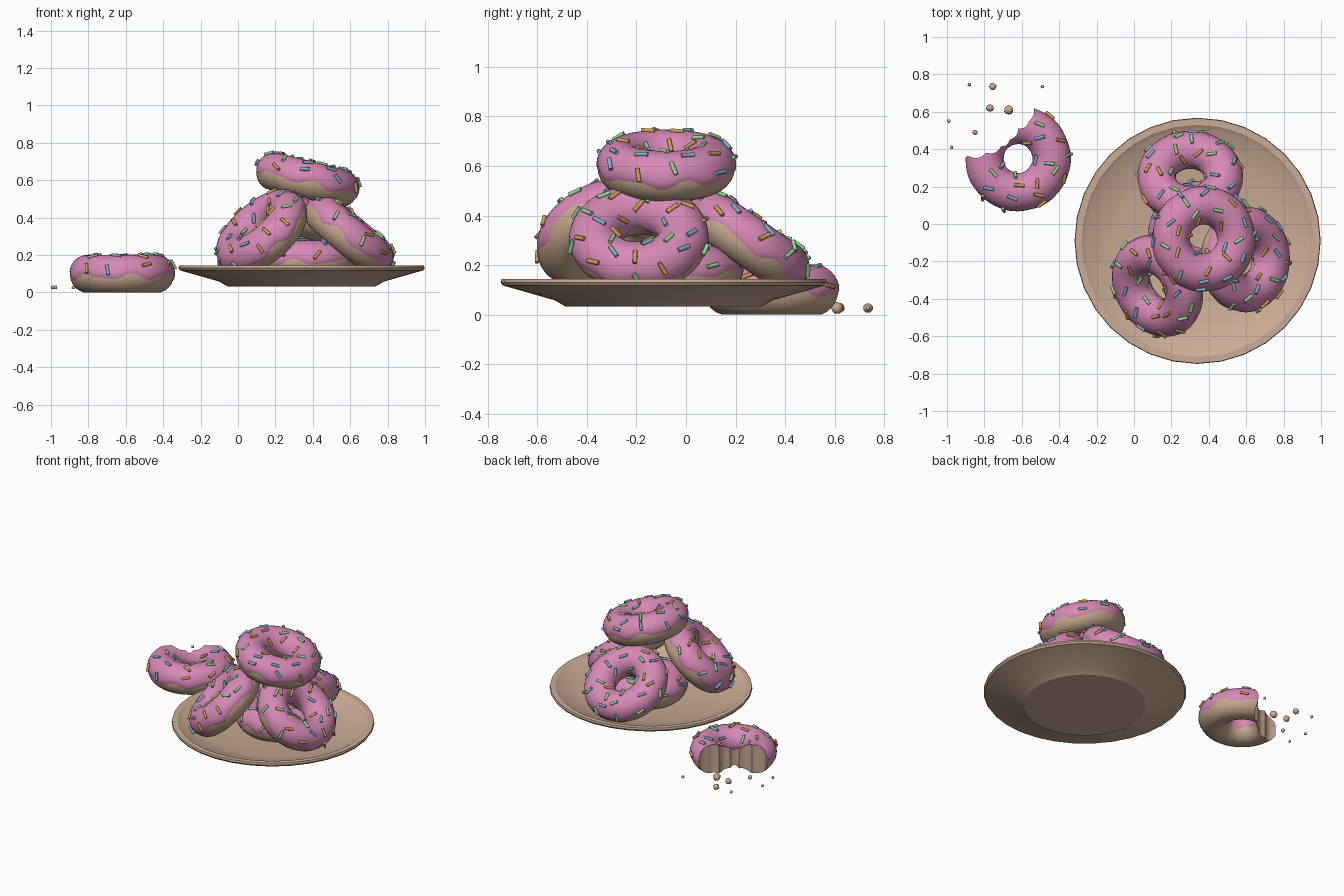
import bpy, bmesh, math, random
from math import sin, cos, pi, radians
from mathutils import Matrix, Vector

if "Cube" in bpy.data.objects:
    bpy.data.objects.remove(bpy.data.objects["Cube"])

random.seed(4)
R = 0.18          # ring radius of a donut
SEG = 56


def material(name, col):
    m = bpy.data.materials.new(name)
    m.diffuse_color = (*col, 1)
    m.use_nodes = True
    m.node_tree.nodes["Principled BSDF"].inputs["Base Color"].default_value = m.diffuse_color
    return m


DOUGH = material("dough", (0.58, 0.40, 0.28))
ICING = material("pink_icing", (0.68, 0.25, 0.47))
CERAMIC = material("plate_tan", (0.60, 0.41, 0.30))
CANDY = [material("candy_blue", (0.22, 0.43, 0.60)),
         material("candy_green", (0.30, 0.67, 0.30)),
         material("candy_orange", (0.60, 0.35, 0.09))]


def make(name, bm, mats, matrix=Matrix()):
    bmesh.ops.recalc_face_normals(bm, faces=bm.faces)
    me = bpy.data.meshes.new(name)
    bm.to_mesh(me)
    bm.free()
    for m in mats:
        me.materials.append(m)
    ob = bpy.data.objects.new(name, me)
    ob.matrix_world = matrix
    bpy.context.collection.objects.link(ob)
    return ob


def activate(ob):
    bpy.ops.object.select_all(action='DESELECT')
    ob.select_set(True)
    bpy.context.view_layer.objects.active = ob


def smooth(ob, angle=40):
    activate(ob)
    bpy.ops.object.shade_smooth_by_angle(angle=radians(angle))


def ring(section, steps):
    """Sweep a closed (radius, z) section that may vary with azimuth."""
    bm = bmesh.new()
    loops = []
    for i in range(steps):
        a = 2 * pi * i / steps
        loops.append([bm.verts.new((r * cos(a), r * sin(a), z)) for r, z in section(a)])
    n = len(loops[0])
    for i in range(steps):
        p, q = loops[i], loops[(i + 1) % steps]
        for j in range(n):
            k = (j + 1) % n
            bm.faces.new((p[j], q[j], q[k], p[k]))
    return bm


def dough_section(a):
    return [(R + 0.098 * cos(2 * pi * j / 24), max(-0.095, 0.098 * sin(2 * pi * j / 24)))
            for j in range(24)]


def icing_section(phase):
    # closed shell over the top with a wavy dripping edge
    def section(a):
        wave = sin(7 * a + phase) + 0.5 * sin(11 * a + 2 * phase)
        lo = radians(-13 + 9 * wave)
        hi = radians(198 + 7 * sin(5 * a + phase))
        pts = []
        for j in range(19):
            u = j / 18
            r = 0.094 + 0.013 * max(0, sin(pi * u)) ** 0.3
            f = lo + (hi - lo) * u
            pts.append((R + r * cos(f), r * sin(f)))
        for j in range(13):
            f = hi + (lo - hi) * j / 12
            pts.append((R + 0.086 * cos(f), 0.086 * sin(f)))
        return pts
    return section


def sprinkles(skip):
    bm = bmesh.new()
    for f, count in ((22, 10), (62, 10), (100, 7), (140, 5)):
        off = random.random() * 6
        for i in range(count):
            a = off + 2 * pi * (i + random.uniform(-0.25, 0.25)) / count
            if skip and skip[0] < math.degrees(a) % 360 < skip[1]:
                continue
            g = radians(f + random.uniform(-12, 12))
            n = Vector((cos(a) * cos(g), sin(a) * cos(g), sin(g)))
            pos = Vector((R * cos(a), R * sin(a), 0)) + n * 0.109
            t = Vector((-sin(a), cos(a), 0))
            d = Matrix.Rotation(random.uniform(0, pi), 3, n) @ t
            m = Matrix.Translation(pos) @ d.to_track_quat('Z', 'Y').to_matrix().to_4x4()
            new = bmesh.ops.create_cone(bm, cap_ends=True, segments=8, radius1=0.009,
                                        radius2=0.009, depth=0.055, matrix=m)
            idx = random.randrange(3)
            for face in {fc for v in new['verts'] for fc in v.link_faces}:
                face.material_index = idx
    return bm


def donut(name, centre, tilt=0, azimuth=0, cutter=None, skip=None):
    t, a = radians(tilt), radians(azimuth)
    n = Vector((sin(t) * cos(a), sin(t) * sin(a), cos(t)))
    m = Matrix.Translation(centre) @ Vector((0, 0, 1)).rotation_difference(n).to_matrix().to_4x4()
    parts = [make(name + "_dough", ring(dough_section, SEG), [DOUGH], m),
             make(name + "_icing", ring(icing_section(random.random() * 6), SEG), [ICING], m)]
    for ob in parts:
        if cutter:
            mod = ob.modifiers.new("bite", 'BOOLEAN')
            mod.operation = 'DIFFERENCE'
            mod.solver = 'EXACT'
            mod.object = cutter
            activate(ob)
            bpy.ops.object.modifier_apply(modifier=mod.name)
        smooth(ob)
    smooth(make(name + "_sprinkles", sprinkles(skip), CANDY, m), 50)


# plate: lathed shallow dish
profile = [(0, 0.032), (0.395, 0.032), (0.44, 0.058), (0.65, 0.118), (0.658, 0.13),
           (0.655, 0.143), (0.62, 0.143), (0.60, 0.13), (0.42, 0.085), (0, 0.08)]
bm = bmesh.new()
vs = [bm.verts.new((r, 0, z)) for r, z in profile]
es = [bm.edges.new(p) for p in zip(vs, vs[1:])]
bmesh.ops.spin(bm, geom=vs + es, cent=(0, 0, 0), axis=(0, 0, 1), angle=2 * pi, steps=32)
bmesh.ops.remove_doubles(bm, verts=bm.verts, dist=1e-4)
smooth(make("plate", bm, [CERAMIC], Matrix.Translation((0.34, -0.09, 0))), 25)

# pile of donuts on the plate
donut("middle_donut", (0.36, -0.05, 0.172))
donut("back_donut", (0.30, 0.245, 0.295), 35, 90)
donut("right_donut", (0.59, -0.19, 0.305), 40, -3)
donut("front_left_donut", (0.13, -0.33, 0.318), 45, 210)
donut("top_donut", (0.37, -0.08, 0.597), 14, 0)

# scalloped bite cutter, arcs bulging into the donut
bite_at = Vector((-0.62, 0.35, 0.095))
cusps = [(-0.36, -0.01), (-0.27, 0.015), (-0.17, 0.03), (-0.09, 0.065), (-0.045, 0.10),
         (0.0, 0.16), (0.06, 0.20), (0.075, 0.29), (0.07, 0.40)]
outline = []
for (x0, y0), (x1, y1) in zip(cusps, cusps[1:]):
    dx, dy = x1 - x0, y1 - y0
    for k in range(6):
        t = k / 6
        b = 0.2 * sin(pi * t)
        outline.append((x0 + dx * t + dy * b, y0 + dy * t - dx * b))
outline += [cusps[-1], (-0.45, 0.42), (-0.45, -0.01)]
bm = bmesh.new()
face = bm.faces.new([bm.verts.new((x, y, -0.2)) for x, y in outline])
ext = bmesh.ops.extrude_face_region(bm, geom=[face])
bmesh.ops.translate(bm, vec=(0, 0, 0.45), verts=[v for v in ext['geom'] if isinstance(v, bmesh.types.BMVert)])
cutter = make("bite_cutter", bm, [], Matrix.Translation(bite_at))
cutter.hide_render = True
bpy.context.view_layer.update()

# bitten donut beside the plate
donut("bitten_donut", bite_at, cutter=cutter, skip=(62, 192))
bpy.data.objects.remove(cutter)

# crumbs
for i, (x, y, r) in enumerate([(-0.99, 0.55, 0.01), (-0.975, 0.41, 0.01), (-0.85, 0.49, 0.014),
                               (-0.88, 0.745, 0.01), (-0.755, 0.735, 0.02), (-0.77, 0.62, 0.021),
                               (-0.67, 0.61, 0.025), (-0.49, 0.735, 0.01)]):
    bm = bmesh.new()
    bmesh.ops.create_icosphere(bm, subdivisions=2, radius=r)
    for v in bm.verts:
        v.co *= random.uniform(0.88, 1.08)
    smooth(make(f"crumb_{i + 1}", bm, [DOUGH], Matrix.Translation((x, y, 0.027))), 60)
